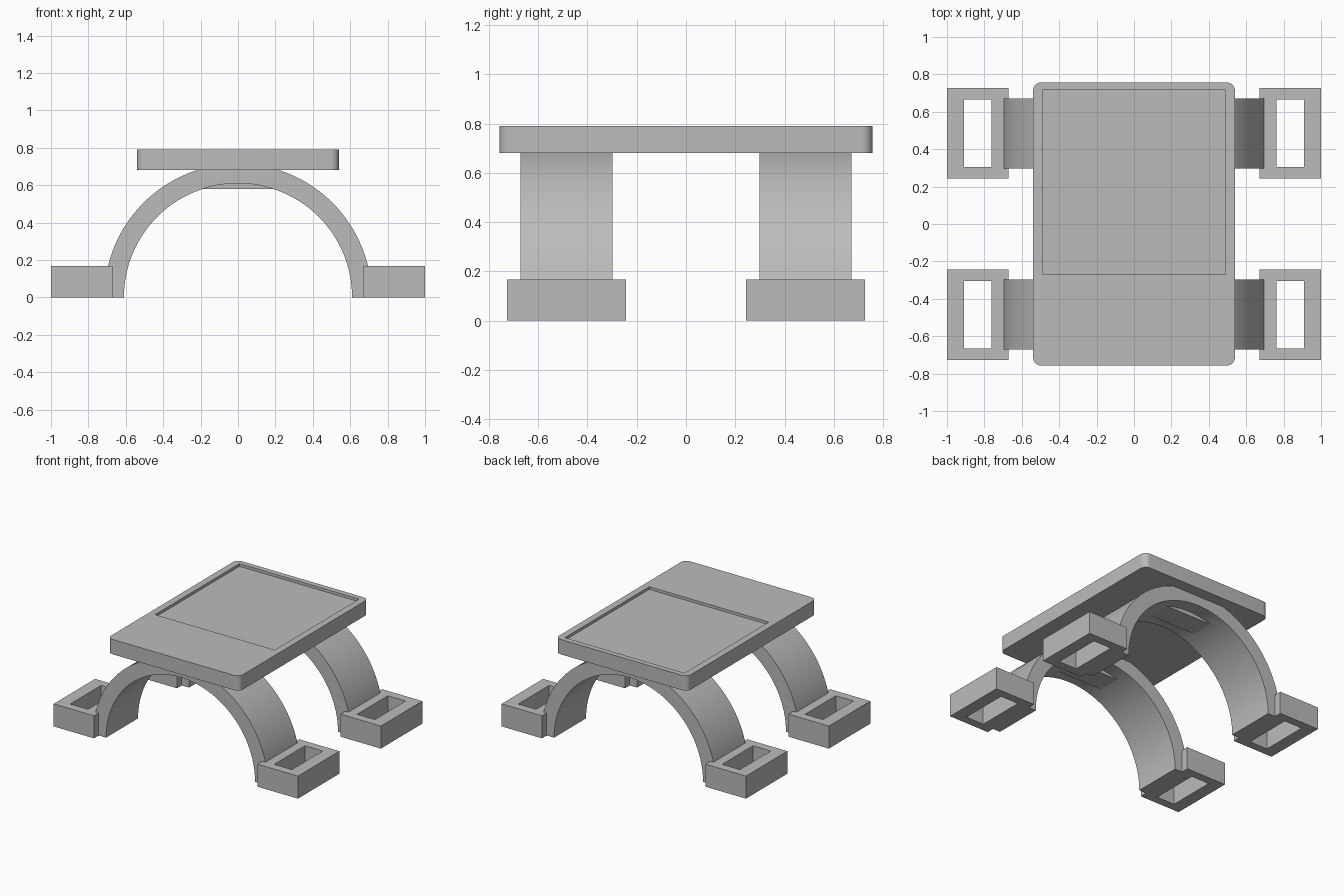
import bpy
import bmesh
import math
from mathutils import Vector

cube = bpy.data.objects.get("Cube")
if cube:
    bpy.data.objects.remove(cube, do_unlink=True)

grey = bpy.data.materials.new("plain grey")
grey.use_nodes = True
color = (0.5, 0.5, 0.5, 1)
grey.diffuse_color = color
grey.node_tree.nodes["Principled BSDF"].inputs["Base Color"].default_value = color


def finish(name, bm, smooth=False):
    bmesh.ops.recalc_face_normals(bm, faces=bm.faces)
    mesh = bpy.data.meshes.new(name)
    bm.to_mesh(mesh)
    bm.free()
    mesh.materials.append(grey)
    obj = bpy.data.objects.new(name, mesh)
    bpy.context.collection.objects.link(obj)
    if smooth:
        bpy.ops.object.select_all(action="DESELECT")
        obj.select_set(True)
        bpy.context.view_layer.objects.active = obj
        bpy.ops.object.shade_smooth_by_angle(angle=math.radians(30))
    return obj


def box_mesh(low, high, corner=0):
    low, high = Vector(low), Vector(high)
    bm = bmesh.new()
    bmesh.ops.create_cube(bm, size=1)
    bmesh.ops.scale(bm, vec=high - low, verts=bm.verts)
    bmesh.ops.translate(bm, vec=(low + high) / 2, verts=bm.verts)
    if corner:
        upright = [e for e in bm.edges if abs(e.verts[0].co.z - e.verts[1].co.z) > 0.01]
        bmesh.ops.bevel(bm, geom=upright, offset=corner, segments=8, profile=0.5, affect="EDGES")
    return bm


def cut(obj, low, high):
    """Subtract a box and bake the result."""
    cutter = finish("cutter", box_mesh(low, high))
    cutter.hide_render = True
    mod = obj.modifiers.new("cut", "BOOLEAN")
    mod.operation = "DIFFERENCE"
    mod.solver = "EXACT"
    mod.object = cutter
    bpy.context.view_layer.objects.active = obj
    bpy.ops.object.modifier_apply(modifier=mod.name)
    bpy.data.objects.remove(cutter, do_unlink=True)


def arch(name, y, inner=0.61, outer=0.715, half=0.187, steps=64):
    # Half ring in the xz plane, extruded along y
    bm = bmesh.new()
    rows = []
    for i in range(steps + 1):
        a = math.pi * i / steps
        rows.append([bm.verts.new((r * math.cos(a), y - half, r * math.sin(a)))
                     for r in (inner, outer)])
    for a, b in zip(rows, rows[1:]):
        bm.faces.new((a[0], a[1], b[1], b[0]))
    ext = bmesh.ops.extrude_face_region(bm, geom=bm.faces[:])
    moved = [g for g in ext["geom"] if isinstance(g, bmesh.types.BMVert)]
    bmesh.ops.translate(bm, vec=(0, 2 * half, 0), verts=moved)
    finish(name, bm, smooth=True)


# Table top with a shallow tray
top = finish("top_plate", box_mesh((-0.54, -0.757, 0.68), (0.54, 0.757, 0.79), 0.045), smooth=True)
cut(top, (-0.49, -0.27, 0.77), (0.49, 0.717, 0.9))

for end, y in (("front", -0.485), ("back", 0.485)):
    arch(end + "_arch", y)
    # Block joining the arch crown to the plate
    finish(end + "_crown_block", box_mesh((-0.2, y - 0.085, 0.58), (0.2, y + 0.085, 0.7)))
    # Open rectangular feet
    for side, s in (("left", 1), ("right", -1)):
        x = s * 0.835
        foot = finish(f"{end}_{side}_foot",
                      box_mesh((x - 0.165, y - 0.242, 0), (x + 0.165, y + 0.242, 0.167)))
        cut(foot, (x - 0.073, y - 0.18, -0.1), (x + 0.073, y + 0.18, 0.3))
